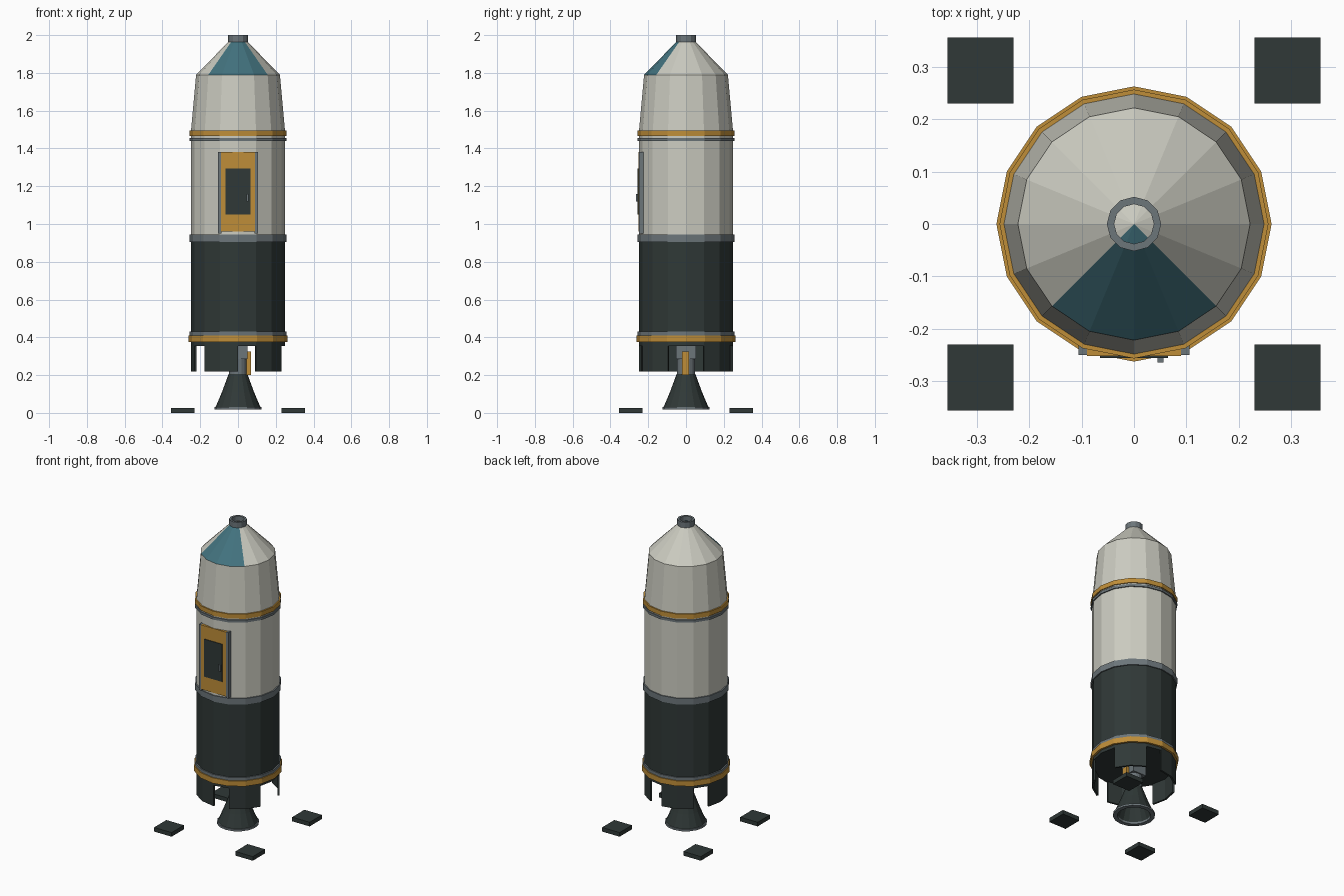
import bpy, bmesh, math

if "Cube" in bpy.data.objects:
    bpy.data.objects.remove(bpy.data.objects["Cube"])

SIDES = 16
HULL_R = 0.25


def material(name, r, g, b):
    m = bpy.data.materials.new(name)
    m.diffuse_color = (r, g, b, 1)
    m.use_nodes = True
    m.node_tree.nodes["Principled BSDF"].inputs["Base Color"].default_value = m.diffuse_color
    return m


WHITE = material("off_white", 0.60, 0.60, 0.53)
DARK = material("charcoal", 0.029, 0.040, 0.038)
GREY = material("steel_grey", 0.15, 0.18, 0.195)
GOLD = material("ochre", 0.52, 0.27, 0.04)
BLUE = material("teal_blue", 0.055, 0.17, 0.21)


def finish(name, bm, *mats):
    bmesh.ops.recalc_face_normals(bm, faces=bm.faces[:])
    me = bpy.data.meshes.new(name)
    bm.to_mesh(me)
    bm.free()
    for m in mats:
        me.materials.append(m)
    ob = bpy.data.objects.new(name, me)
    bpy.context.collection.objects.link(ob)
    return ob


def lathe_mesh(profile, sides=SIDES, closed=False):
    """Spin (radius, height) points; radius 0 makes a pole."""
    bm = bmesh.new()
    rings = []
    for r, z in profile:
        if r == 0:
            rings.append([bm.verts.new((0, 0, z))] * sides)
        else:
            rings.append([bm.verts.new((r * math.cos(2 * math.pi * i / sides),
                                        r * math.sin(2 * math.pi * i / sides), z))
                          for i in range(sides)])
    pairs = list(zip(rings, rings[1:]))
    if closed:
        pairs.append((rings[-1], rings[0]))
    for a, b in pairs:
        for i in range(sides):
            j = (i + 1) % sides
            quad = list(dict.fromkeys((a[i], a[j], b[j], b[i])))
            bm.faces.new(quad)
    return bm


def lathe(name, profile, mat, sides=SIDES, closed=False):
    return finish(name, lathe_mesh(profile, sides, closed), mat)


def band(name, r, z0, z1, mat, inner=0.235, sides=SIDES):
    return lathe(name, [(inner, z0), (r, z0), (r, z1), (inner, z1)], mat, sides, True)


def box(name, x0, x1, y0, y1, z0, z1, mat):
    bm = bmesh.new()
    bmesh.ops.create_cube(bm, size=1)
    for v in bm.verts:
        v.co = ((x0 + x1) / 2 + v.co.x * (x1 - x0),
                (y0 + y1) / 2 + v.co.y * (y1 - y0),
                (z0 + z1) / 2 + v.co.z * (z1 - z0))
    return finish(name, bm, mat)


# Lower tank, closed underneath
lathe("lower_hull", [(0, 0.355), (HULL_R, 0.355), (HULL_R, 0.925)], DARK)

# White cabin hull and tapered shoulder
lathe("cabin_hull", [(HULL_R, 0.925), (HULL_R, 1.48), (0.222, 1.79)], WHITE)

# Nose cone with a coloured front quarter
bm = lathe_mesh([(0.222, 1.79), (0.05, 1.965), (0, 1.985)])
for f in bm.faces:
    c = f.calc_center_median()
    f.material_index = 1 if c.y < -abs(c.x) else 0
finish("nose_cone", bm, WHITE, BLUE)

# Open collar on the nose
band("nose_collar", 0.052, 1.963, 2.0, GREY, inner=0.038, sides=12)

# Trim bands
band("shoulder_gold_band", 0.257, 1.465, 1.495, GOLD)
band("shoulder_grey_band", 0.257, 1.44, 1.456, GREY)
band("middle_grey_band", 0.257, 0.905, 0.945, GREY)
band("lower_grey_band", 0.257, 0.41, 0.43, GREY)
band("lower_gold_band", 0.263, 0.375, 0.41, GOLD)

# Skirt with every third panel left out
bm = bmesh.new()
for i in range(SIDES):
    if i % 3 == 0:
        continue
    corners = []
    for z in (0.22, 0.36):
        for r, k in ((HULL_R, i), (HULL_R, i + 1), (0.238, i + 1), (0.238, i)):
            a = 2 * math.pi * k / SIDES
            corners.append(bm.verts.new((r * math.cos(a), r * math.sin(a), z)))
    for q in ((0, 1, 2, 3), (4, 5, 6, 7), (0, 1, 5, 4), (2, 3, 7, 6)):
        bm.faces.new([corners[k] for k in q])
    for side, missing in (((0, 3, 7, 4), (i - 1) % 3 == 0),
                          ((1, 2, 6, 5), (i + 1) % SIDES % 3 == 0)):
        if missing:
            bm.faces.new([corners[k] for k in side])
finish("skirt_panels", bm, DARK)

# Engine: neck, bell, rim and side actuator
lathe("engine_neck", [(0, 0.195), (0.048, 0.195), (0.048, 0.356)], GREY)
lathe("engine_bell", [(0.05, 0.205), (0.085, 0.11), (0.119, 0.03),
                      (0.10, 0.03), (0.07, 0.11), (0.04, 0.195), (0, 0.195)], DARK)
band("engine_rim", 0.125, 0.018, 0.031, GREY, inner=0.099)
box("engine_actuator", 0.045, 0.07, -0.022, 0.015, 0.2, 0.325, GOLD)
box("engine_mount", -0.05, 0.05, -0.053, 0.053, 0.285, 0.356, GREY)

# Door on the front with rails, window and handle
box("door", -0.09, 0.09, -0.252, -0.222, 0.96, 1.38, GOLD)
for side, x in (("left", -0.097), ("right", 0.097)):
    box(side + "_door_rail", x - 0.009, x + 0.009, -0.250, -0.22, 0.95, 1.38, GREY)
box("door_window", -0.065, 0.065, -0.256, -0.25, 1.05, 1.295, DARK)
box("door_handle", 0.045, 0.056, -0.265, -0.252, 1.118, 1.16, GREY)

# Four loose foot pads
for sx in (-1, 1):
    for sy in (-1, 1):
        name = ("front" if sy < 0 else "back") + ("_left" if sx < 0 else "_right") + "_foot_pad"
        cx, cy = 0.293 * sx, 0.293 * sy
        box(name, cx - 0.063, cx + 0.063, cy - 0.063, cy + 0.063, 0, 0.027, DARK)
